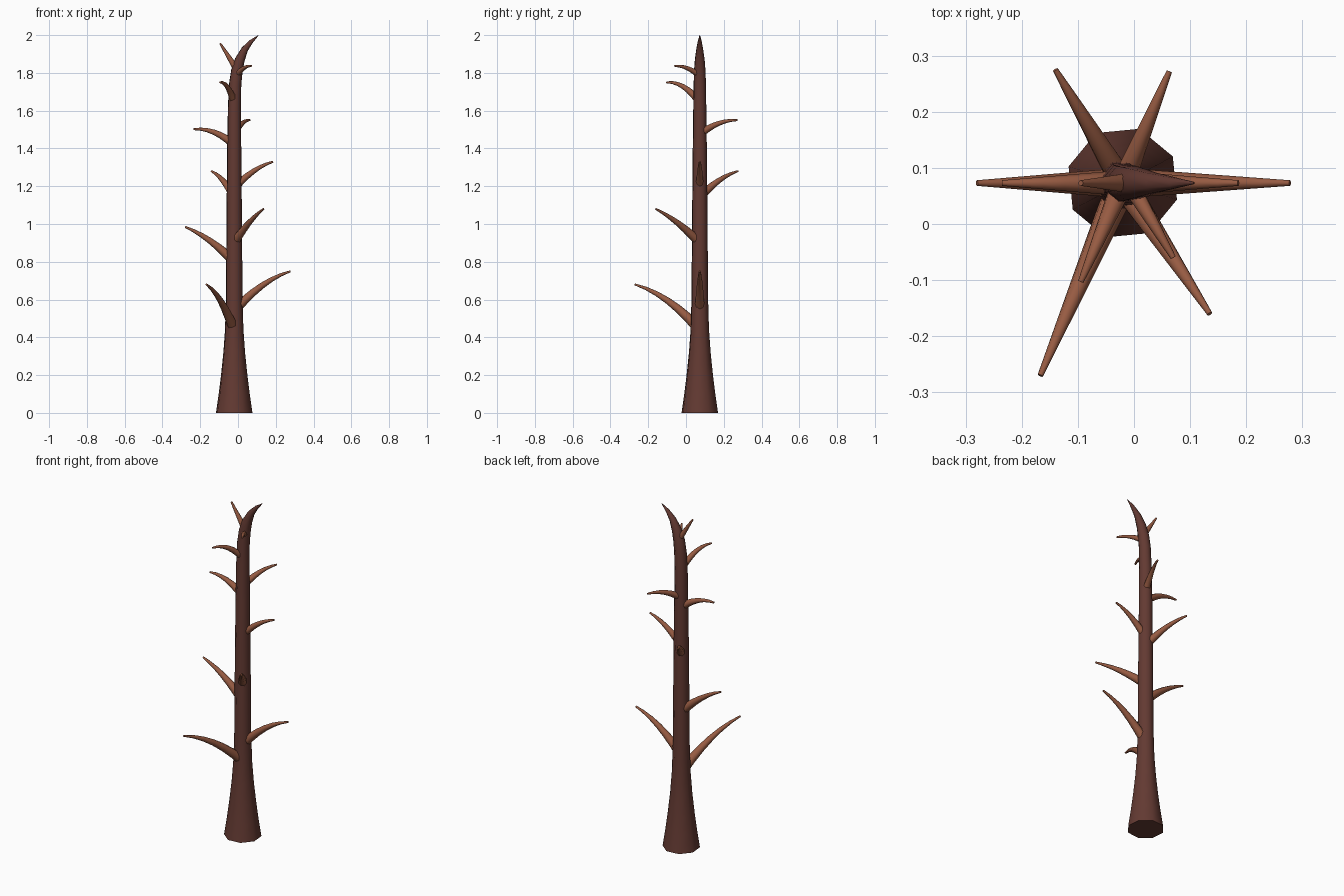
import bpy, bmesh, math
from mathutils import Vector

if "Cube" in bpy.data.objects:
    bpy.data.objects.remove(bpy.data.objects["Cube"])

def material(name, rgb):
    m = bpy.data.materials.new(name)
    m.diffuse_color = (*rgb, 1)
    m.use_nodes = True
    m.node_tree.nodes["Principled BSDF"].inputs["Base Color"].default_value = m.diffuse_color
    return m

BARK = material("dark bark", (0.125, 0.042, 0.032))
WOOD = material("branch brown", (0.31, 0.105, 0.055))
CX, CY = -0.02, 0.073

def tube(name, path, radii, mat, sides=8, twist=0.0, flat_base=False):
    """Loft rings of the given radii along a path, capped at both ends."""
    bm = bmesh.new()
    pts = [Vector(p) for p in path]
    rings = []
    for i, p in enumerate(pts):
        d = (pts[min(i + 1, len(pts) - 1)] - pts[max(i - 1, 0)]).normalized()
        if flat_base and i == 0:
            d = Vector((0, 0, 1))
        u = Vector((0, 1, 0)).cross(d) if abs(d.y) < 0.6 else Vector((1, 0, 0)).cross(d)
        u.normalize()
        v = d.cross(u)
        ring = []
        for k in range(sides):
            a = twist + 2 * math.pi * k / sides
            ring.append(bm.verts.new(p + radii[i] * (math.cos(a) * u + math.sin(a) * v)))
        rings.append(ring)
    for a, b in zip(rings, rings[1:]):
        for k in range(sides):
            n = (k + 1) % sides
            bm.faces.new((a[k], a[n], b[n], b[k]))
    bm.faces.new(rings[0][::-1])
    bm.faces.new(rings[-1])
    bmesh.ops.recalc_face_normals(bm, faces=bm.faces)
    me = bpy.data.meshes.new(name)
    bm.to_mesh(me)
    bm.free()
    me.materials.append(mat)
    ob = bpy.data.objects.new(name, me)
    bpy.context.collection.objects.link(ob)
    bpy.ops.object.select_all(action='DESELECT')
    ob.select_set(True)
    bpy.context.view_layer.objects.active = ob
    bpy.ops.object.shade_smooth_by_angle(angle=math.radians(60))
    return ob

# trunk: flared foot, slim stem, tip bending to the right (x offset, z, radius)
profile = [(0, 0, 0.101), (0, 0.1, 0.086), (0, 0.2, 0.073), (0, 0.32, 0.06),
           (0, 0.44, 0.051), (0, 0.6, 0.046), (0, 1.0, 0.043), (0, 1.4, 0.039),
           (0.001, 1.62, 0.036), (0.005, 1.74, 0.034), (0.014, 1.81, 0.032),
           (0.03, 1.87, 0.027), (0.056, 1.925, 0.019), (0.09, 1.966, 0.011),
           (0.127, 1.998, 0.002)]
tube("trunk", [(CX + x, CY, z) for x, z, r in profile], [r for x, z, r in profile],
     BARK, twist=math.radians(28), flat_base=True)

# branches: tip x, y, z, root height, root radius, upward bow
branches = [(-0.167, -0.270, 0.680, 0.44, 0.029, 0.035),
            (0.278, 0.073, 0.750, 0.54, 0.027, 0.03),
            (-0.280, 0.073, 0.985, 0.80, 0.027, 0.02),
            (0.135, -0.160, 1.080, 0.90, 0.026, 0.015),
            (-0.140, 0.275, 1.280, 1.14, 0.024, 0.02),
            (0.186, 0.073, 1.330, 1.19, 0.022, 0.02),
            (-0.235, 0.073, 1.502, 1.42, 0.023, 0.025),
            (0.063, 0.272, 1.550, 1.475, 0.021, 0.02),
            (-0.095, -0.103, 1.750, 1.645, 0.021, 0.03),
            (0.070, -0.060, 1.837, 1.785, 0.017, 0.014),
            (-0.095, 0.073, 1.957, 1.82, 0.018, 0.0)]
for i, (x, y, z, z0, r0, bow) in enumerate(branches, 1):
    root = Vector((CX + (0.012 if z0 > 1.75 else 0), CY, z0))
    tip = Vector((x, y, z))
    path, radii = [], []
    for s in range(7):
        t = s / 6
        path.append(root.lerp(tip, t) + Vector((0, 0, 4 * bow * t * (1 - t))))
        radii.append(r0 + (0.005 - r0) * t)
    tube(f"branch_{i}", path, radii, WOOD)
